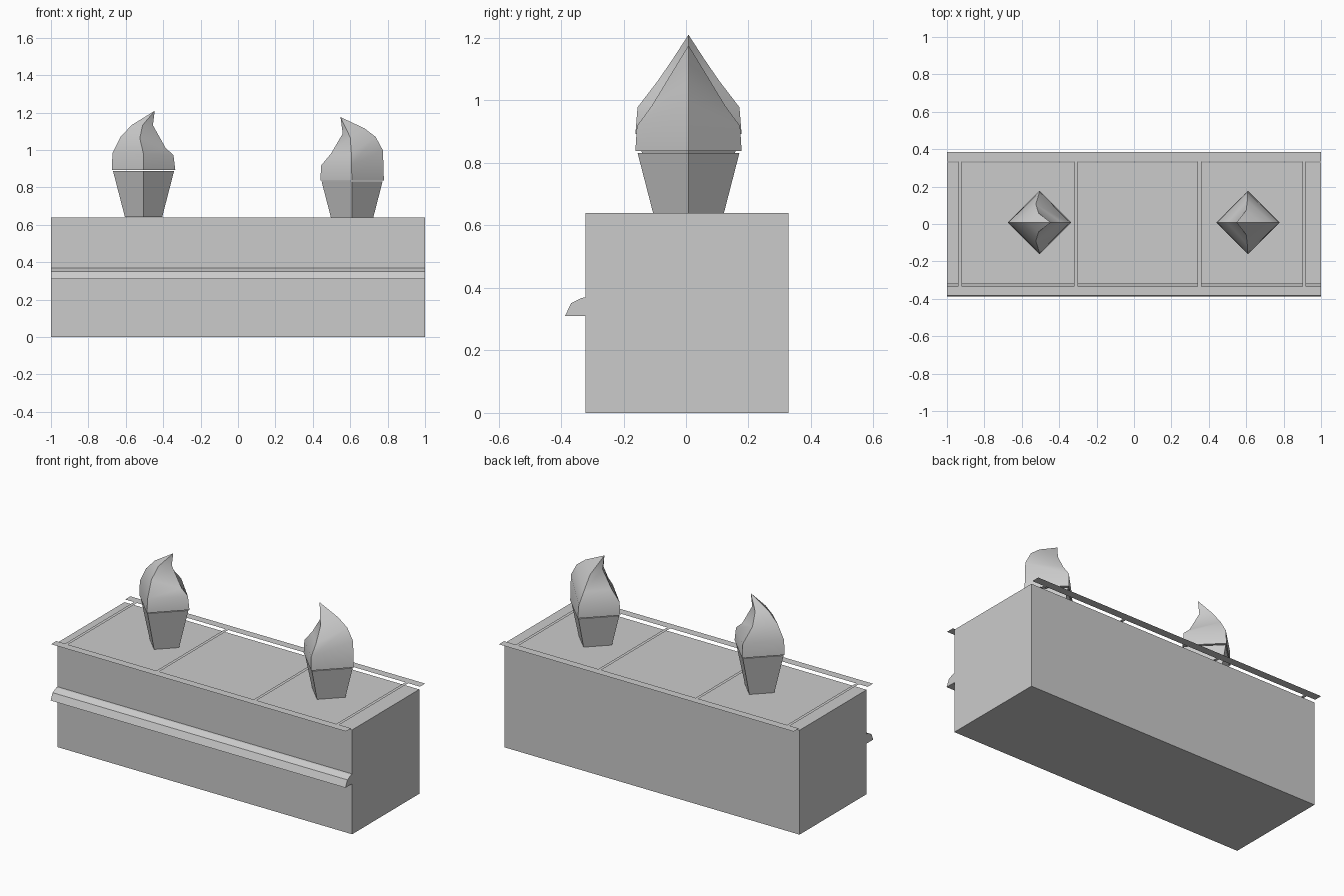
import bpy
import bmesh

old = bpy.data.objects.get("Cube")
if old:
    bpy.data.objects.remove(old, do_unlink=True)

grey = bpy.data.materials.new("stone_grey")
grey.use_nodes = True
grey.diffuse_color = (0.6, 0.6, 0.6, 1)
grey.node_tree.nodes["Principled BSDF"].inputs["Base Color"].default_value = (0.6, 0.6, 0.6, 1)


def finish(name, bm, smooth=False):
    bmesh.ops.recalc_face_normals(bm, faces=bm.faces)
    mesh = bpy.data.meshes.new(name)
    bm.to_mesh(mesh)
    bm.free()
    mesh.materials.append(grey)
    obj = bpy.data.objects.new(name, mesh)
    bpy.context.collection.objects.link(obj)
    if smooth:
        bpy.ops.object.select_all(action='DESELECT')
        obj.select_set(True)
        bpy.context.view_layer.objects.active = obj
        bpy.ops.object.shade_smooth_by_angle(angle=0.6)
    return obj


def loft(name, rings, tip=None, smooth=False):
    """Skin a stack of equal-sized rings, closing the ends."""
    bm = bmesh.new()
    loops = [[bm.verts.new(p) for p in ring] for ring in rings]
    n = len(loops[0])
    for a, b in zip(loops, loops[1:]):
        for i in range(n):
            j = (i + 1) % n
            bm.faces.new((a[i], a[j], b[j], b[i]))
    bm.faces.new(loops[0][::-1])
    if tip:
        top = bm.verts.new(tip)
        for i in range(n):
            bm.faces.new((loops[-1][i], loops[-1][(i + 1) % n], top))
    else:
        bm.faces.new(loops[-1])
    return finish(name, bm, smooth)


def rect(x0, x1, y0, y1, z):
    return [(x0, y0, z), (x1, y0, z), (x1, y1, z), (x0, y1, z)]


def plate(name, *area):
    bm = bmesh.new()
    bm.faces.new([bm.verts.new(p) for p in rect(*area)])
    return finish(name, bm)


# Main block
loft("block", [rect(-1, 1, -0.322, 0.328, z) for z in (0, 0.64)])

# Moulding along the front
profile = [(-0.322, 0.31), (-0.387, 0.31), (-0.368, 0.351), (-0.333, 0.368), (-0.322, 0.37)]
loft("front_moulding", [[(x, y, z) for y, z in profile] for x in (-1, 1)])

# Thin ladder frame floating just over the block
FRAME_Z = 0.654
plate("front_rail", -1, 1, -0.383, -0.333, FRAME_Z)
plate("back_rail", -1, 1, 0.335, 0.385, FRAME_Z)
for i, x in enumerate((-0.93, -0.31, 0.35, 0.91)):
    plate(f"rung_{i + 1}", x - 0.01, x + 0.01, -0.333, 0.335, FRAME_Z)


def torch(side, cx, rim, face, tip, levels):
    """Four-sided cup and bent flame; face is the side the flame bulges to."""
    cy = 0.008

    def diamond(r, z):
        return [(cx + r, cy, z), (cx, cy + r, z), (cx - r, cy, z), (cx, cy - r, z)]

    loft(side + "_torch_cup", [diamond(0.1, rim - 0.25), diamond(0.163, rim - 0.006)])
    rings = [diamond(0.17, rim)]
    # each level: bulge reach and height, hollow reach and height, side shift, width, height
    for bx, bz, hx, hz, sx, w, sz in levels:
        ring = [(cx + face * bx, cy, rim + bz), (cx + sx, cy + w, rim + sz),
                (cx - face * hx, cy, rim + hz), (cx + sx, cy - w, rim + sz)]
        if face < 0:
            ring = [ring[2], ring[1], ring[0], ring[3]]
        rings.append(ring)
    loft(side + "_torch_flame", rings, (cx + tip[0], cy, rim + tip[1]), smooth=True)


torch("right", -0.505, 0.893, -1, (0.06, 0.317), [
    (0.166, 0.09, 0.16, 0.08, 0, 0.163, 0.085),
    (0.123, 0.177, 0.118, 0.118, -0.02, 0.098, 0.17),
    (0.064, 0.24, 0.05, 0.24, -0.005, 0.05, 0.24)])
torch("left", 0.61, 0.838, 1, (-0.062, 0.338), [
    (0.165, 0.16, 0.165, 0.08, -0.004, 0.165, 0.08),
    (0.126, 0.232, 0.112, 0.144, -0.004, 0.118, 0.144),
    (0.066, 0.278, 0.05, 0.25, -0.01, 0.066, 0.23)])
